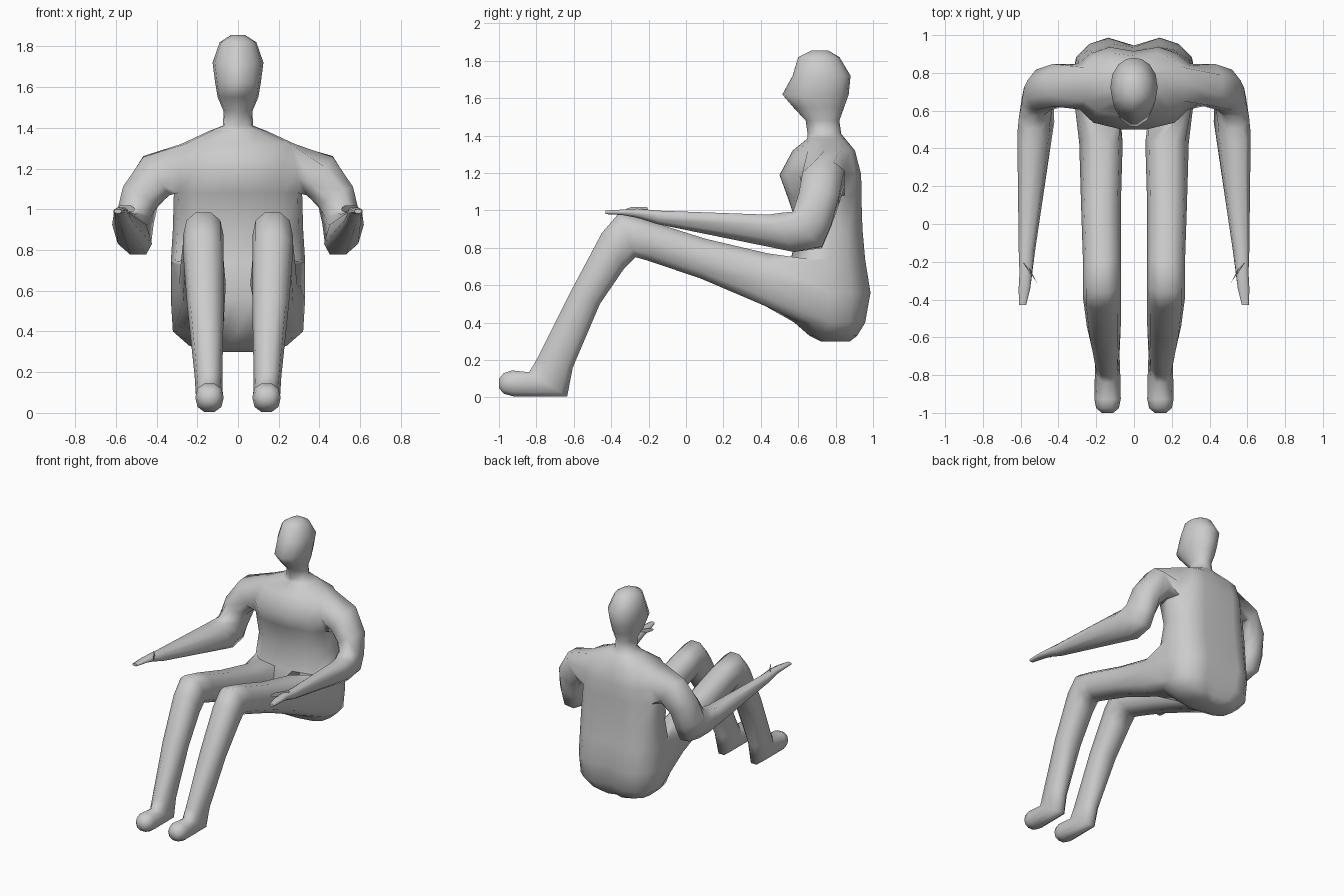
import bpy, bmesh
from math import sin, cos, pi, radians, copysign
from mathutils import Vector

if "Cube" in bpy.data.objects:
    bpy.data.objects.remove(bpy.data.objects["Cube"])

GREY = (0.6, 0.6, 0.6, 1)
mat = bpy.data.materials.new("plain grey")
mat.use_nodes = True
mat.diffuse_color = GREY
mat.node_tree.nodes["Principled BSDF"].inputs["Base Color"].default_value = GREY


def power(value, p):
    return copysign(abs(value) ** p, value) if abs(value) > 1e-6 else 0


def loft(bm, rings, caps):
    """Skin a list of vertex rings; returns the rows of faces."""
    rows = []
    for a, b in zip(rings, rings[1:]):
        n = len(a)
        rows.append([bm.faces.new((a[i], a[(i + 1) % n], b[(i + 1) % n], b[i]))
                     for i in range(n)])
    for ring in caps:
        bm.faces.new(ring)
    return rows


def limb_ring(bm, sign, p, q, side, n, soft=0.85):
    """Rounded section between front point p and back point q."""
    p, q, side = Vector(p), Vector(q), Vector(side)
    mid, half = (p + q) / 2, (p - q) / 2
    ring = []
    for i in range(n):
        a = 2 * pi * (i + 0.5) / n
        v = mid + half * power(cos(a), soft) * 1.04 + side * power(sin(a), soft)
        ring.append(bm.verts.new((v.x * sign, v.y, v.z)))
    return ring


def attach(bm, patch, ring):
    """Open a patch of torso faces and join its rim to a limb ring."""
    chosen = set(patch)
    edges = {e for f in patch for e in f.edges}
    rim = [e for e in edges if sum(f in chosen for f in e.link_faces) == 1]
    bmesh.ops.delete(bm, geom=[f for f in patch], context='FACES')
    rim = [e for e in rim if e.is_valid]
    start = [bm.edges.get((ring[i - 1], ring[i])) for i in range(len(ring))]
    bmesh.ops.bridge_loops(bm, edges=rim + start)


bm = bmesh.new()

# Torso, neck and head: height, front y, back y, half width, spine groove
TRUNK = [
    (.30, .72, .88, .14, .02), (.33, .66, .92, .24, .03),
    (.40, .58, .965, .32, .05), (.56, .53, .995, .33, .05),
    (.74, .56, .965, .33, .03), (.90, .60, .95, .32, .03),
    (1.08, .54, .945, .315, .03), (1.19, .50, .945, .31, .03),
    (1.32, .57, .91, .28, .02), (1.385, .65, .85, .14, 0),
    (1.41, .65, .83, .075, 0), (1.48, .64, .82, .07, 0),
    (1.55, .575, .845, .10, 0), (1.62, .515, .87, .112, 0),
    (1.72, .57, .88, .125, 0), (1.82, .60, .82, .09, 0),
    (1.855, .67, .76, .035, 0)]
half_angles = [0, 8, 38, 65, 90, 115, 140, 162, 180]
angles = half_angles + [360 - a for a in half_angles[-2:0:-1]]
trunk = []
for z, front, back, width, groove in TRUNK:
    soft = 0.75 if z < 1.35 else 0.95
    mid, depth = (front + back) / 2, (back - front) / 2
    ring = []
    for a in angles:
        y = mid - depth * power(cos(radians(a)), soft)
        if a == 180:
            y -= groove
        ring.append(bm.verts.new((width * power(sin(radians(a)), soft), y, z)))
    trunk.append(ring)
rows = loft(bm, trunk, (trunk[0], trunk[-1]))

# Leg: front y z, back y z, centre x, half width, from hip to toe
LEG = [
    (.44, .77, .42, .49, .175, .115), (.10, .85, .08, .635, .175, .105),
    (-.20, .945, -.20, .73, .17, .10), (-.36, .985, -.27, .75, .17, .10),
    (-.45, .88, -.33, .69, .17, .10), (-.62, .56, -.46, .50, .16, .09),
    (-.80, .20, -.605, .16, .145, .068), (-.84, .135, -.635, .005, .14, .066),
    (-.93, .145, -.92, .005, .14, .07), (-.975, .13, -.975, .02, .14, .06),
    (-1.0, .10, -1.0, .05, .14, .03)]

# Arm: front point, back point, outward half vector, from shoulder to fingers
ARM = [
    ((.40, .62, 1.16), (.40, .85, 1.17), (.07, 0, .10)),
    ((.48, .60, 1.07), (.48, .82, 1.05), (.09, 0, .05)),
    ((.52, .57, .99), (.49, .78, .92), (.09, 0, .01)),
    ((.535, .50, .985), (.50, .73, .80), (.09, 0, .01)),
    ((.55, .44, .98), (.49, .58, .775), (.09, 0, 0)),
    ((.575, -.15, 1.0), (.56, -.15, .925), (.042, 0, 0)),
    ((.575, -.26, 1.01), (.57, -.26, .96), (.035, 0, 0)),
    ((.58, -.34, 1.005), (.58, -.34, .975), (.033, 0, 0)),
    ((.59, -.43, 1.0), (.59, -.43, .98), (.02, 0, 0))]

# Thumb sections
THUMB = [
    ((.57, -.22, 1.02), (.57, -.22, .98), (.02, .02, 0)),
    ((.535, -.28, 1.02), (.535, -.28, .985), (.015, .02, 0)),
    ((.515, -.31, 1.01), (.515, -.31, .99), (.008, .015, 0))]

for sign in (1, -1):
    # Faces on the mirrored side run backwards around the ring
    def column(i):
        return i if sign > 0 else len(angles) - 1 - i

    leg = [limb_ring(bm, sign, (x, fy, fz), (x, by, bz), (w, 0, 0), 10)
           for fy, fz, by, bz, x, w in LEG]
    loft(bm, leg, (leg[-1],))
    attach(bm, [rows[r][column(c)] for r in (2, 3) for c in (1, 2, 3)], leg[0])

    arm = [limb_ring(bm, sign, *section, 8) for section in ARM]
    loft(bm, arm, (arm[-1],))
    attach(bm, [rows[r][column(c)] for r in (6, 7) for c in (3, 4)], arm[0])

    thumb = [limb_ring(bm, sign, *section, 6) for section in THUMB]
    loft(bm, thumb, (thumb[0], thumb[-1]))

bmesh.ops.recalc_face_normals(bm, faces=bm.faces)
mesh = bpy.data.meshes.new("seated_figure")
bm.to_mesh(mesh)
bm.free()
mesh.materials.append(mat)
body = bpy.data.objects.new("seated_figure", mesh)
bpy.context.collection.objects.link(body)
bpy.context.view_layer.objects.active = body
body.select_set(True)
bpy.ops.object.shade_smooth_by_angle(angle=radians(75))
